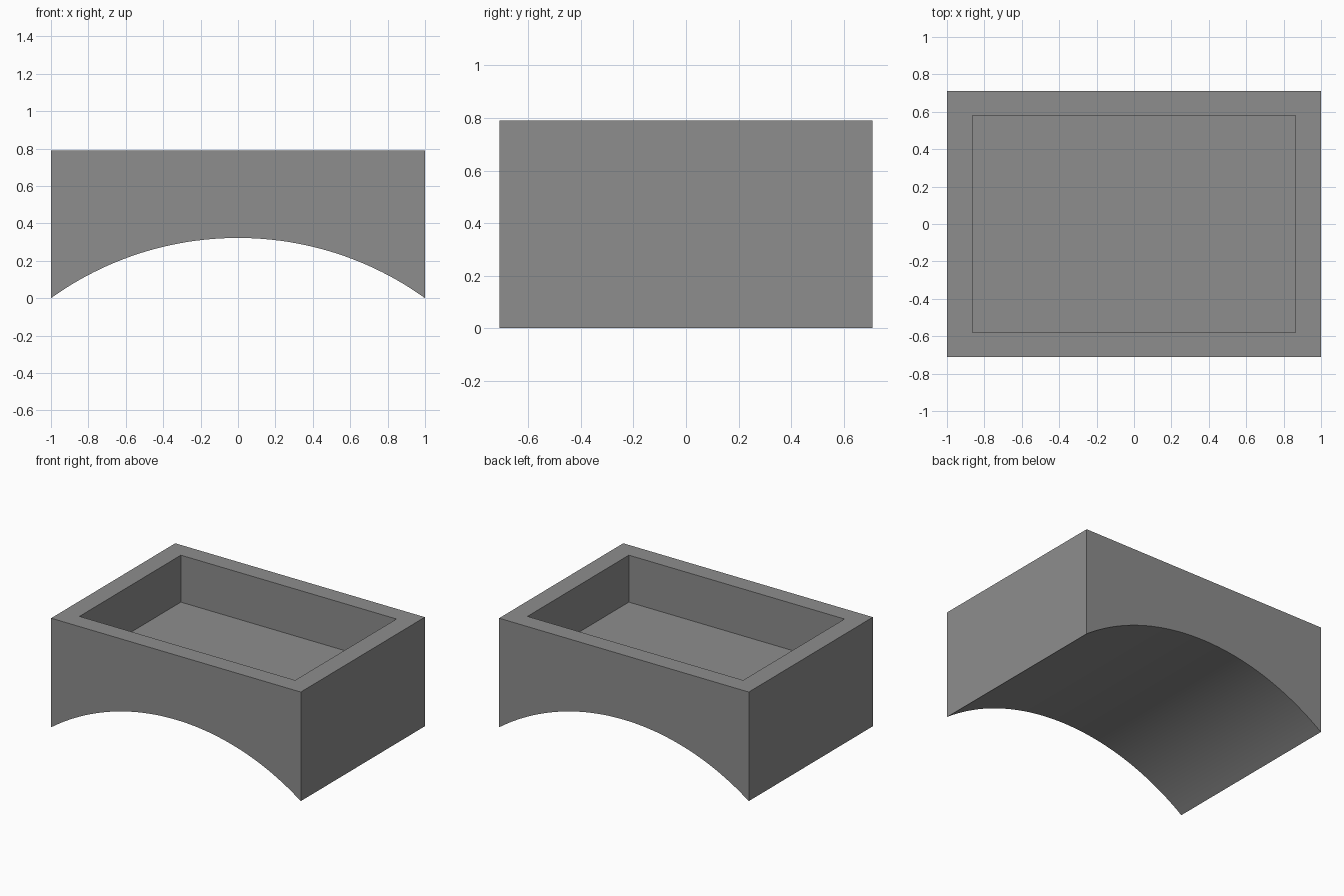
import bpy, bmesh, math

if "Cube" in bpy.data.objects:
    bpy.data.objects.remove(bpy.data.objects["Cube"])

HALF_X, HALF_Y, TOP = 1.0, 0.71, 0.79
RISE, STEPS = 0.322, 48
POCKET_X, POCKET_Y, POCKET_DEPTH = 0.864, 0.58, 0.34

grey = bpy.data.materials.new("plain grey")
grey.diffuse_color = (0.27, 0.27, 0.27, 1)
grey.use_nodes = True
grey.node_tree.nodes["Principled BSDF"].inputs["Base Color"].default_value = grey.diffuse_color

# Side profile: flat top with a circular arch cut from below
radius = (HALF_X ** 2 + RISE ** 2) / (2 * RISE)
sweep = math.asin(HALF_X / radius)
profile = [(-HALF_X, TOP), (HALF_X, TOP)]
for i in range(STEPS + 1):
    a = sweep * (1 - 2 * i / STEPS)
    profile.append((radius * math.sin(a), RISE - radius + radius * math.cos(a)))

# Extrude the profile from front to back
bm = bmesh.new()
front = bm.faces.new([bm.verts.new((x, -HALF_Y, z)) for x, z in profile])
ext = bmesh.ops.extrude_face_region(bm, geom=[front], use_keep_orig=True)
back = [g for g in ext["geom"] if isinstance(g, bmesh.types.BMVert)]
bmesh.ops.translate(bm, verts=back, vec=(0, 2 * HALF_Y, 0))
bmesh.ops.recalc_face_normals(bm, faces=bm.faces)

# Rectangular pocket sunk into the top
top = max(bm.faces, key=lambda f: f.calc_center_median().z)
bmesh.ops.inset_region(bm, faces=[top], thickness=0.13)
for v in top.verts:
    v.co.x = math.copysign(POCKET_X, v.co.x)
    v.co.y = math.copysign(POCKET_Y, v.co.y)
floor = bmesh.ops.extrude_discrete_faces(bm, faces=[top])["faces"][0]
bmesh.ops.translate(bm, verts=floor.verts, vec=(0, 0, -POCKET_DEPTH))
bmesh.ops.recalc_face_normals(bm, faces=bm.faces)

mesh = bpy.data.meshes.new("arched_tray")
bm.to_mesh(mesh)
bm.free()
mesh.materials.append(grey)
tray = bpy.data.objects.new("arched_tray", mesh)
bpy.context.collection.objects.link(tray)

# Smooth arch underside, sharp edges elsewhere
bpy.context.view_layer.objects.active = tray
tray.select_set(True)
bpy.ops.object.shade_smooth_by_angle(angle=math.radians(25))
